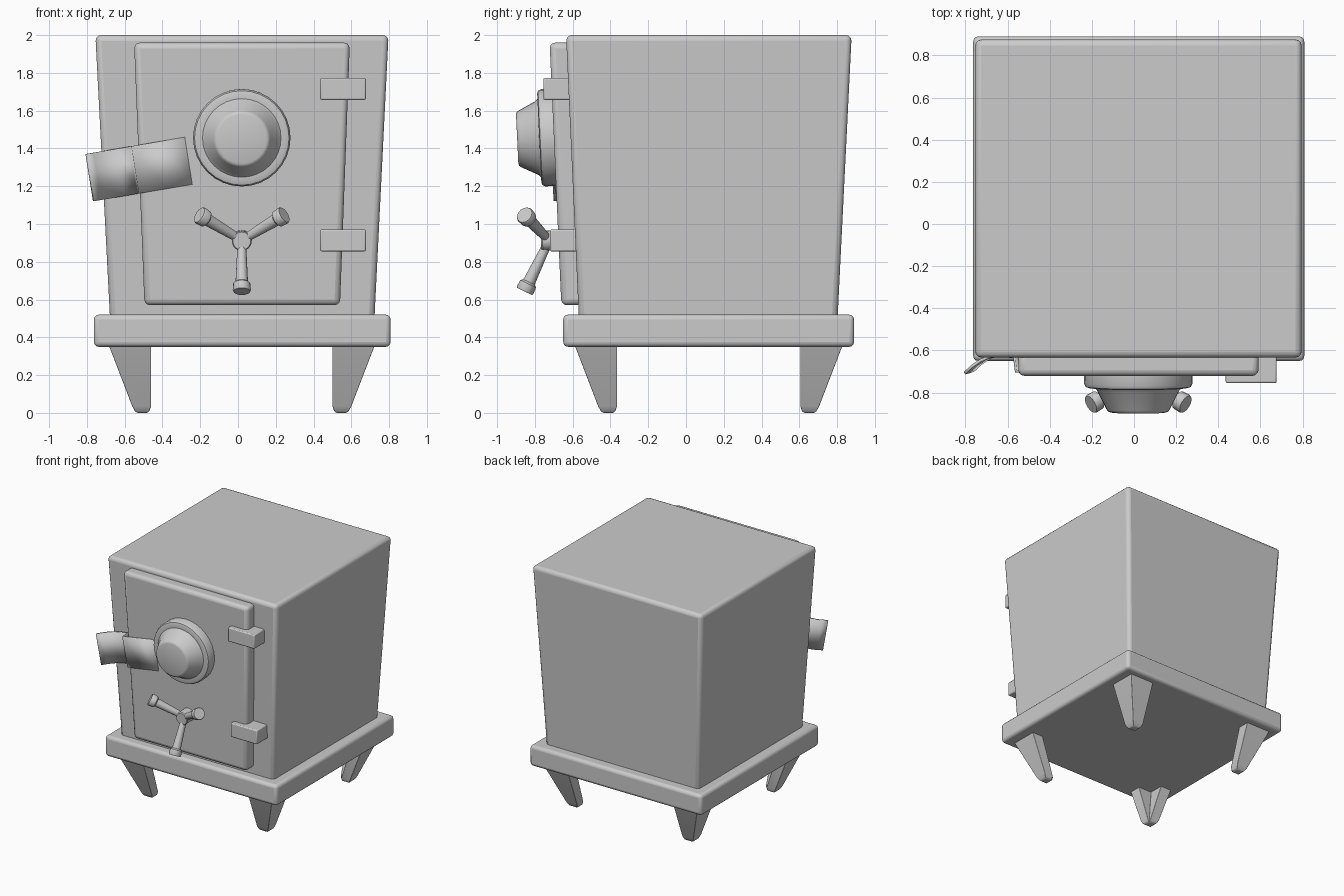
import bpy, bmesh, math
from mathutils import Vector

if "Cube" in bpy.data.objects:
    bpy.data.objects.remove(bpy.data.objects["Cube"])

CX, CY = 0.02, 0.12                      # centre of the safe body
OUT = Vector((0, -1, -0.047)).normalized()   # door normal (front leans forward)


def finish(name, bm, bevel=0.0, segments=3, angle=35):
    bmesh.ops.recalc_face_normals(bm, faces=bm.faces)
    me = bpy.data.meshes.new(name)
    bm.to_mesh(me)
    bm.free()
    ob = bpy.data.objects.new(name, me)
    bpy.context.collection.objects.link(ob)
    if bevel:
        m = ob.modifiers.new("bevel", 'BEVEL')
        m.width, m.segments, m.limit_method = bevel, segments, 'ANGLE'
    bpy.ops.object.select_all(action='DESELECT')
    bpy.context.view_layer.objects.active = ob
    ob.select_set(True)
    bpy.ops.object.shade_smooth_by_angle(angle=math.radians(angle))
    return ob


def loft(name, rings, bevel=0.0, segments=3):
    """Skin closed rings of points and cap both ends."""
    bm = bmesh.new()
    vs = [[bm.verts.new(p) for p in r] for r in rings]
    n = len(rings[0])
    for a, b in zip(vs, vs[1:]):
        for i in range(n):
            bm.faces.new((a[i], a[(i + 1) % n], b[(i + 1) % n], b[i]))
    bm.faces.new(vs[0])
    bm.faces.new(vs[-1])
    return finish(name, bm, bevel, segments)


def rect(x0, x1, y0, y1, z):
    return [(x0, y0, z), (x1, y0, z), (x1, y1, z), (x0, y1, z)]


def lathe(name, origin, axis, profile, sides=32):
    """Turn (radius, distance along axis) pairs around an axis."""
    q = Vector(axis).to_track_quat('Z', 'Y')
    rings = []
    for r, h in profile:
        rings.append([Vector(origin) + q @ Vector((r * math.cos(t), r * math.sin(t), h))
                      for t in (math.tau * i / sides for i in range(sides))])
    return loft(name, rings)


# Body and base plinth
loft("safe_body", [rect(-0.675, 0.72, -0.565, 0.80, 0.45),
                   rect(-0.755, 0.797, -0.635, 0.877, 2.0)], 0.03)
loft("base_plinth", [rect(-0.763, 0.808, -0.65, 0.89, 0.35),
                     rect(-0.763, 0.808, -0.65, 0.89, 0.52)], 0.025)

# Corner legs: angle brackets tapering toward their inner edges
for sx, xn in ((-1, "left"), (1, "right")):
    for sy, yn in ((-1, "front"), (1, "back")):
        def section(reach, thick, z, inner=0.0):
            xi, yi = 0.48 + inner, 0.485 + inner
            xo, yo = xi + reach, yi + reach
            pts = [(xo, yo), (xi, yo), (xi, yo - thick),
                   (xo - thick, yo - thick), (xo - thick, yi), (xo, yi)]
            return [(CX + sx * x, CY + sy * y, z) for x, y in pts]
        loft(f"{yn}_{xn}_leg", [section(0.225, 0.10, 0.36),
                                section(0.10, 0.08, 0.035),
                                section(0.075, 0.065, 0.008, 0.01),
                                section(0.05, 0.045, 0.0, 0.022)], 0.012, 2)

# Door
loft("door", [rect(-0.495, 0.54, -0.66, -0.54, 0.57),
              rect(-0.55, 0.592, -0.722, -0.60, 1.96)], 0.03)

# Hinges
for name, zc, y0 in (("upper_hinge", 1.715, -0.755), ("lower_hinge", 0.913, -0.72)):
    loft(name, [rect(0.435, 0.677, y0, y0 + 0.15, zc - 0.058),
                rect(0.435, 0.677, y0, y0 + 0.15, zc + 0.058)], 0.008, 2)

# Combination dial
lathe("combination_dial", (CX, -0.68, 1.46), OUT,
      [(0.255, 0), (0.258, 0.075), (0.25, 0.092), (0.235, 0.097), (0.208, 0.097),
       (0.195, 0.11), (0.15, 0.20), (0.142, 0.21), (0.13, 0.214)])

# Three-spoke handle
hub = Vector((CX, -0.66, 0.915))
lathe("handle_hub", hub, OUT, [(0.053, 0), (0.053, 0.10), (0.047, 0.108)], 20)
for i, (ex, ez) in enumerate(((-0.225, 0.135), (0.225, 0.135), (0, -0.27))):
    start = Vector((CX, -0.725, 0.913))
    end = Vector((CX + ex, -0.855, 0.913 + ez))
    d = end - start
    L = d.length
    lathe(f"handle_spoke_{i + 1}", start, d,
          [(0.022, 0), (0.033, L - 0.055), (0.046, L - 0.045),
           (0.048, L - 0.008), (0.044, L)], 16)

# Seal strip: stuck on the door, stepping down to the body, its end curling out
bm = bmesh.new()
rows = []
for x, y in ((-0.262, -0.694), (-0.40, -0.694), (-0.540, -0.694), (-0.548, -0.625),
             (-0.62, -0.618), (-0.67, -0.625), (-0.71, -0.643), (-0.75, -0.67), (-0.783, -0.702)):
    z = 1.335 + 0.171 * (x + 0.262)
    rows.append([bm.verts.new((x - k * 0.02, y - k * 0.006, z + k * 0.125)) for k in (-1, 1)])
for a, b in zip(rows, rows[1:]):
    bm.faces.new((a[0], a[1], b[1], b[0]))
strip = finish("seal_strip", bm)
mod = strip.modifiers.new("thickness", 'SOLIDIFY')
mod.thickness, mod.offset = 0.014, 0
